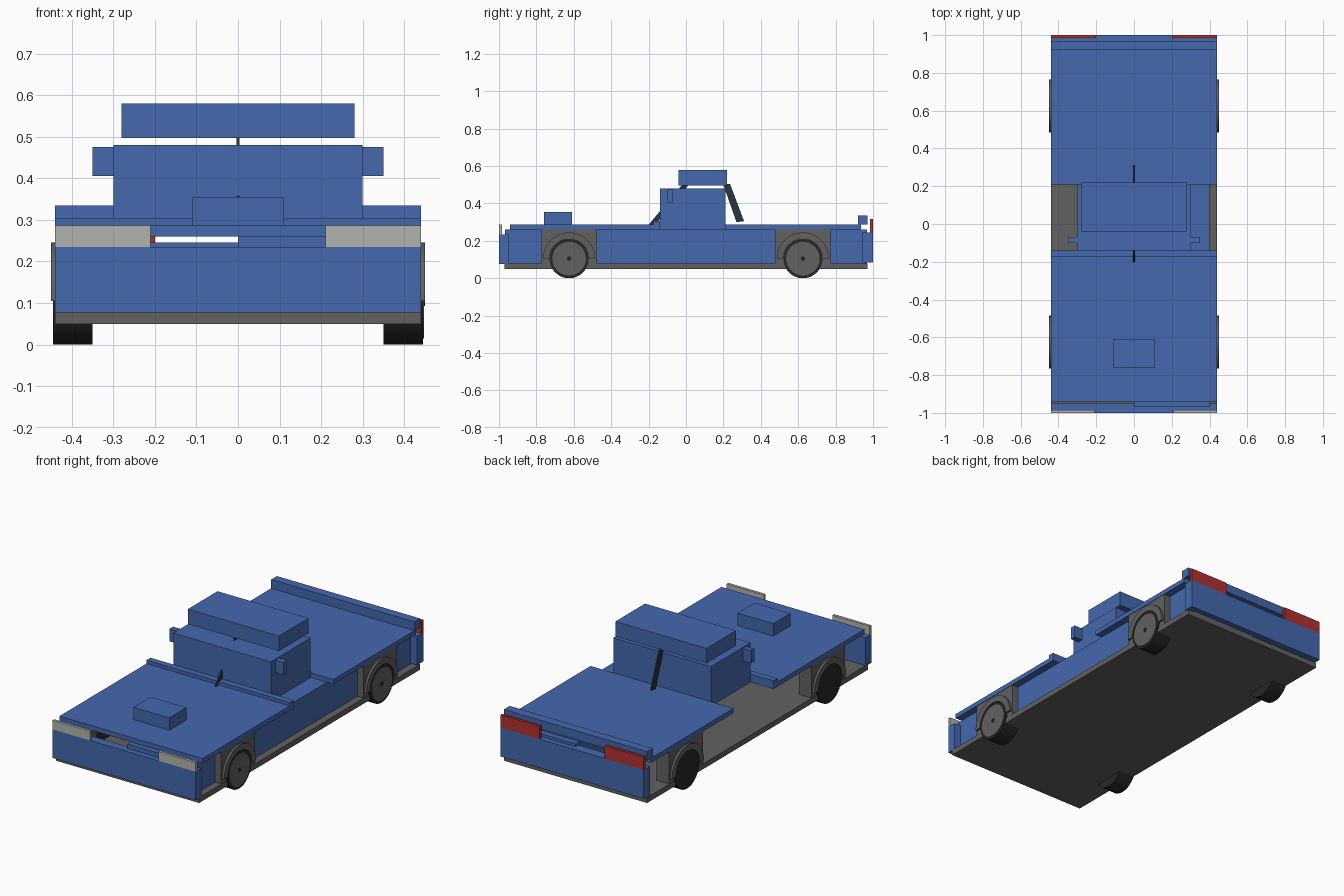
import bpy, bmesh, math

if "Cube" in bpy.data.objects:
    bpy.data.objects.remove(bpy.data.objects["Cube"])


def material(name, rgb):
    m = bpy.data.materials.new(name)
    m.diffuse_color = (*rgb, 1)
    m.use_nodes = True
    m.node_tree.nodes["Principled BSDF"].inputs["Base Color"].default_value = m.diffuse_color
    return m


BLUE = material("blue_paint", (0.06, 0.14, 0.42))
GREY = material("dark_grey", (0.12, 0.12, 0.12))
BLACK = material("black_rubber", (0.02, 0.02, 0.02))
LENS = material("headlight_lens", (0.45, 0.45, 0.43))
RED = material("tail_red", (0.45, 0.03, 0.03))
GLASS = material("dark_glass", (0.02, 0.035, 0.05))


def finish(name, bm, mat):
    bmesh.ops.recalc_face_normals(bm, faces=bm.faces)
    mesh = bpy.data.meshes.new(name)
    bm.to_mesh(mesh)
    bm.free()
    mesh.materials.append(mat)
    ob = bpy.data.objects.new(name, mesh)
    bpy.context.collection.objects.link(ob)
    return ob


def prism(name, profile, x0, x1, mat):
    """Extrude a (y, z) profile along x."""
    bm = bmesh.new()
    face = bm.faces.new([bm.verts.new((x0, y, z)) for y, z in profile])
    ext = bmesh.ops.extrude_face_region(bm, geom=[face])["geom"]
    verts = [v for v in ext if isinstance(v, bmesh.types.BMVert)]
    bmesh.ops.translate(bm, verts=verts, vec=(x1 - x0, 0, 0))
    return finish(name, bm, mat)


def box(name, x, y, z, mat):
    profile = [(y[0], z[0]), (y[1], z[0]), (y[1], z[1]), (y[0], z[1])]
    return prism(name, profile, x[0], x[1], mat)


def arc(y, z, r, a0, a1, n):
    return [(y + r * math.cos(a0 + (a1 - a0) * i / n),
             z + r * math.sin(a0 + (a1 - a0) * i / n)) for i in range(n + 1)]


def smooth(ob):
    bpy.ops.object.select_all(action='DESELECT')
    ob.select_set(True)
    bpy.context.view_layer.objects.active = ob
    bpy.ops.object.shade_smooth_by_angle(angle=math.radians(30))


W = (-0.44, 0.44)

# Chassis, half-width inner body and bumpers
box("floor_pan", W, (-0.97, 0.97), (0.05, 0.08), GREY)
box("inner_body", (0, 0.40), (-0.969, 0.969), (0.055, 0.26), BLUE)
box("front_bumper", W, (-1.0, -0.95), (0.077, 0.235), BLUE)
box("rear_bumper", W, (0.945, 1.0), (0.085, 0.245), BLUE)

# Hood, scoop, cowl, rear deck and spoiler
box("hood", W, (-0.94, -0.14), (0.26, 0.286), BLUE)
box("hood_scoop", (-0.11, 0.11), (-0.76, -0.61), (0.286, 0.355), BLUE)
box("cowl", W, (-0.175, -0.14), (0.286, 0.305), BLUE)
box("rear_deck", W, (0.21, 0.935), (0.26, 0.286), BLUE)
box("spoiler", W, (0.92, 0.97), (0.286, 0.335), BLUE)

# Cabin and roof
box("cabin", (-0.30, 0.30), (-0.14, 0.21), (0.26, 0.48), BLUE)
box("roof", (-0.28, 0.28), (-0.04, 0.22), (0.497, 0.58), BLUE)

# Slanted window pillars on the centre line
prism("front_pillar", [(-0.20, 0.286), (-0.165, 0.286), (0.015, 0.5), (-0.02, 0.5)],
      -0.004, 0.004, GLASS)
prism("rear_pillar", [(0.27, 0.30), (0.31, 0.305), (0.235, 0.505), (0.20, 0.50)],
      -0.004, 0.004, GLASS)

for s, side in ((-1, "left"), (1, "right")):
    def span(a, b):
        return sorted((s * a, s * b))

    # Lights and mirrors
    box("headlight_" + side, span(0.21, 0.44), (-1.0, -0.985), (0.235, 0.286), LENS)
    box("tail_light_" + side, span(0.20, 0.44), (0.985, 1.0), (0.245, 0.316), RED)
    box("mirror_" + side, span(0.30, 0.35), (-0.10, -0.07), (0.405, 0.475), BLUE)

    for y, end in ((-0.625, "front"), (0.625, "rear")):
        tag = end + "_" + side
        # Wheel well, tyre and arch
        box("wheel_well_" + tag, span(0.36, 0.438), (y - 0.148, y + 0.148), (0.08, 0.26), GREY)
        smooth(prism("tyre_" + tag, arc(y, 0.105, 0.105, 0, 2 * math.pi, 32)[:-1],
                     *span(0.35, 0.445), BLACK))
        ring = arc(y, 0.105, 0.14, 0, math.pi, 20) + arc(y, 0.105, 0.106, math.pi, 0, 20)
        smooth(prism("wheel_arch_" + tag, ring, *span(0.42, 0.45), GREY))
        # Rim and hub on the right side only
        if s > 0:
            smooth(prism("rim_" + tag, arc(y, 0.105, 0.09, 0, 2 * math.pi, 32)[:-1],
                         0.44, 0.448, GREY))
            prism("hub_" + tag, arc(y, 0.105, 0.012, 0, 2 * math.pi, 12)[:-1],
                  0.44, 0.45, BLACK)
